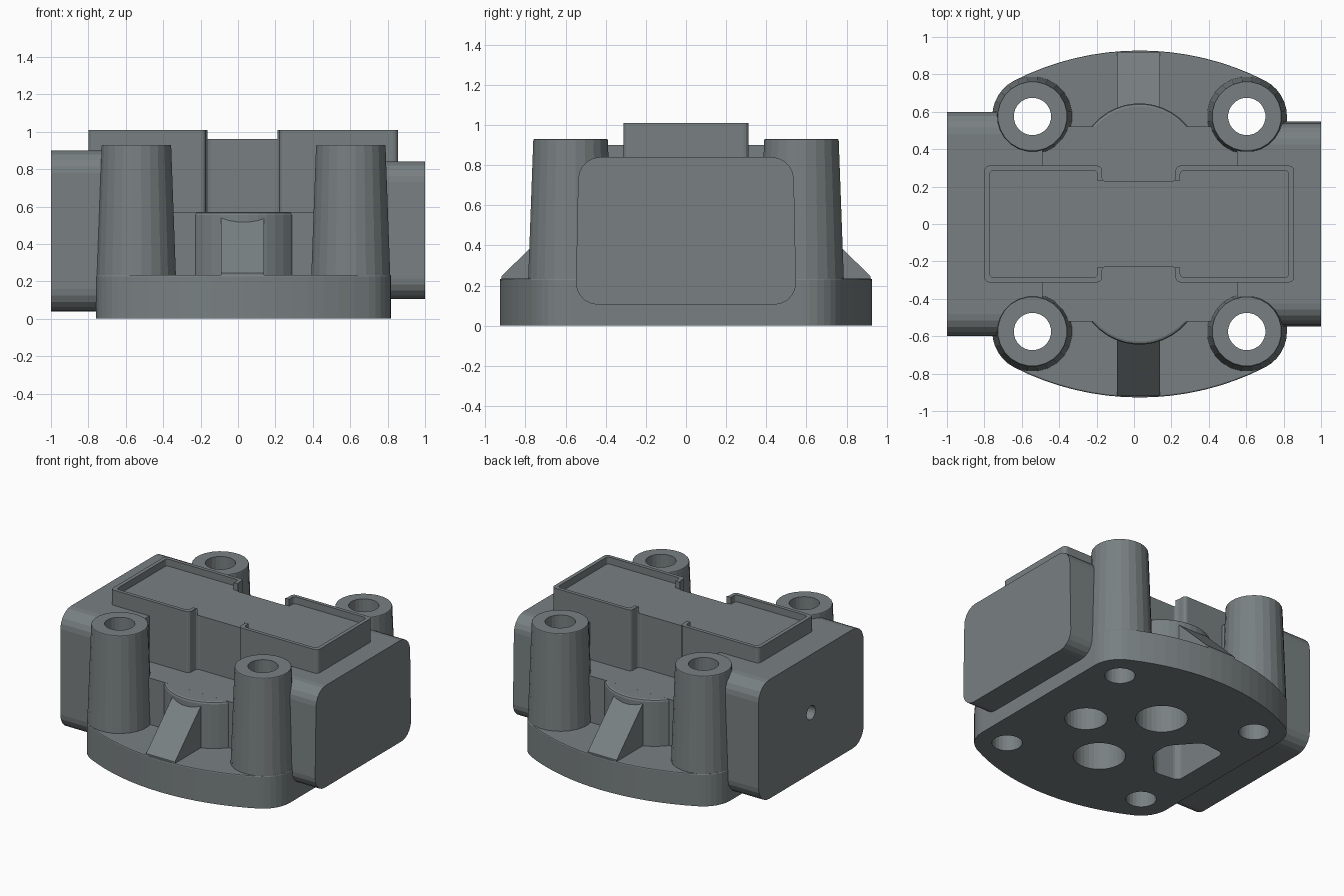
import bpy, bmesh, math
from mathutils import Vector

if "Cube" in bpy.data.objects:
    bpy.data.objects.remove(bpy.data.objects["Cube"])

grey = bpy.data.materials.new("cast_grey")
grey.diffuse_color = (0.19, 0.216, 0.222, 1)
grey.use_nodes = True
grey.node_tree.nodes["Principled BSDF"].inputs["Base Color"].default_value = grey.diffuse_color
CX = 0.03                                   # symmetry line of the casting
BOSSES = [(x, y) for x in (CX - 0.573, CX + 0.573) for y in (-0.575, 0.575)]


def circle(cx, cy, r, n=24):
    return [(cx + r * math.cos(2 * math.pi * (i + 0.5) / n),
             cy + r * math.sin(2 * math.pi * (i + 0.5) / n)) for i in range(n)]


def rect(u0, u1, v0, v1):
    return [(u0, v0), (u1, v0), (u1, v1), (u0, v1)]


def rounded(pts, r, n=5):
    """Round every corner of a polygon with a circular arc."""
    out = []
    for i, p in enumerate(pts):
        p = Vector(p)
        a = (Vector(pts[i - 1]) - p).normalized()
        b = (Vector(pts[(i + 1) % len(pts)]) - p).normalized()
        half = a.angle(b) / 2
        w = math.sin(half)
        s, e = p + a * r, p + b * r
        for k in range(n + 1):
            t = k / n
            c0, c1, c2 = (1 - t) ** 2, 2 * w * t * (1 - t), t * t
            out.append(tuple((s * c0 + p * c1 + e * c2) / (c0 + c1 + c2)))
    return out


def prism(name, pts, w0, w1, axis='Z', scale=1.0, bevel=0.0):
    """Extrude a profile along Z (x,y profile) or X (y,z profile)."""
    bm = bmesh.new()
    cu = sum(p[0] for p in pts) / len(pts)
    cv = sum(p[1] for p in pts) / len(pts)

    def place(u, v, w):
        return (u, v, w) if axis == 'Z' else (w, u, v)
    low = [bm.verts.new(place(u, v, w0)) for u, v in pts]
    top = [bm.verts.new(place(cu + (u - cu) * scale, cv + (v - cv) * scale, w1))
           for u, v in pts]
    n = len(pts)
    bm.faces.new(low[::-1])
    cap = bm.faces.new(top)
    for i in range(n):
        j = (i + 1) % n
        bm.faces.new((low[i], low[j], top[j], top[i]))
    bmesh.ops.recalc_face_normals(bm, faces=bm.faces[:])
    if bevel:
        bmesh.ops.bevel(bm, geom=list(cap.edges), offset=bevel, segments=2,
                        profile=0.5, affect='EDGES')
    me = bpy.data.meshes.new(name)
    bm.to_mesh(me)
    bm.free()
    me.materials.append(grey)
    ob = bpy.data.objects.new(name, me)
    bpy.context.collection.objects.link(ob)
    return ob


def combine(target, part, op):
    m = target.modifiers.new("bool", 'BOOLEAN')
    m.operation, m.solver, m.object = op, 'EXACT', part
    bpy.context.view_layer.objects.active = target
    bpy.ops.object.modifier_apply(modifier=m.name)
    bpy.data.objects.remove(part, do_unlink=True)


# Base flange: small corner arcs tangent to two large bowed arcs
R, BY = 0.215, -0.55
tan_a = math.atan2(0.575 - BY, 0.573)
big = math.hypot(0.573, 0.575 - BY) + R
upper = [(CX + 0.573 + R * math.cos(tan_a * k / 6),
          0.575 + R * math.sin(tan_a * k / 6)) for k in range(6)]
for k in range(17):
    a = tan_a + (math.pi - 2 * tan_a) * k / 16
    upper.append((CX + big * math.cos(a), BY + big * math.sin(a)))
upper += [(2 * CX - x, y) for x, y in upper[5::-1]]
outline = upper + [(x, -y) for x, y in upper[::-1]]
housing = prism("valve_housing", outline, 0, 0.235, bevel=0.008)

parts = []
# End blocks
parts.append(prism("left_block", rounded(rect(-0.6, 0.6, 0.04, 0.9), 0.12),
                   -1.0, -0.49, 'X'))
parts.append(prism("right_block",
                   rounded([(-0.55, 0.105), (0.55, 0.105), (0.535, 0.84), (-0.535, 0.84)], 0.11),
                   0.55, 1.0, 'X'))
# Central plateau with round chambers front and back
parts.append(prism("plateau", rect(-0.53, 0.59, -0.52, 0.52), 0.1, 0.57))
for s in (-1, 1):
    parts.append(prism("chamber", circle(CX, 0.315 * s, 0.33, 40), 0.11, 0.5699, bevel=0.015))
    # Sloping rib
    rib = [(0.92, 0.12), (0.92, 0.245), (0.6, 0.56), (0.6, 0.12)]
    parts.append(prism("rib", [(s * y, z) for y, z in rib], -0.09, 0.14, 'X'))
# Tall spine with a narrow waist
spine = [(-0.8, -0.312), (-0.172, -0.312), (-0.172, -0.226), (0.222, -0.226),
         (0.222, -0.312), (0.855, -0.312)]
spine += [(x, -y) for x, y in spine[::-1]]
parts.append(prism("spine", rounded(spine, 0.025, 3), 0.15, 1.01))
# Bolt bosses
for x, y in BOSSES:
    parts.append(prism("bolt_boss", circle(x, y, 0.214), 0.2, 0.93,
                       scale=0.187 / 0.214, bevel=0.006))
for p in parts:
    combine(housing, p, 'UNION')

cuts = []
# Shallow tray in the top, leaving a thin rim
cuts.append(prism("tray_left", rounded(rect(-0.772, -0.197, -0.286, 0.286), 0.02, 3), 0.96, 1.2))
cuts.append(prism("tray_right", rounded(rect(0.247, 0.827, -0.286, 0.286), 0.02, 3), 0.96, 1.2))
cuts.append(prism("tray_waist", rect(-0.3, 0.35, -0.232, 0.232), 0.96, 1.19))
# Bolt holes
for x, y in BOSSES:
    cuts.append(prism("bolt_hole", circle(x, y, 0.1), -0.1, 1.2))
# Ports in the underside
for x, y, r in ((0.41, 0, 0.14), (CX, 0.318, 0.172), (CX, -0.318, 0.172)):
    cuts.append(prism("port", circle(x, y, r, 32), -0.1, 0.45))
port = [(-0.57, -0.23), (-0.38, -0.25), (-0.22, -0.07),
        (-0.22, 0.07), (-0.38, 0.25), (-0.57, 0.23)]
cuts.append(prism("shaped_port", rounded(port, 0.04, 4), -0.1, 0.45))
# Small hole in the left face
cuts.append(prism("side_hole", circle(0, 0.48, 0.05, 20), -1.1, -0.75, 'X'))
for c in cuts:
    combine(housing, c, 'DIFFERENCE')

# One flat grey over the whole casting
housing.data.materials.clear()
housing.data.materials.append(grey)
for f in housing.data.polygons:
    f.material_index = 0
